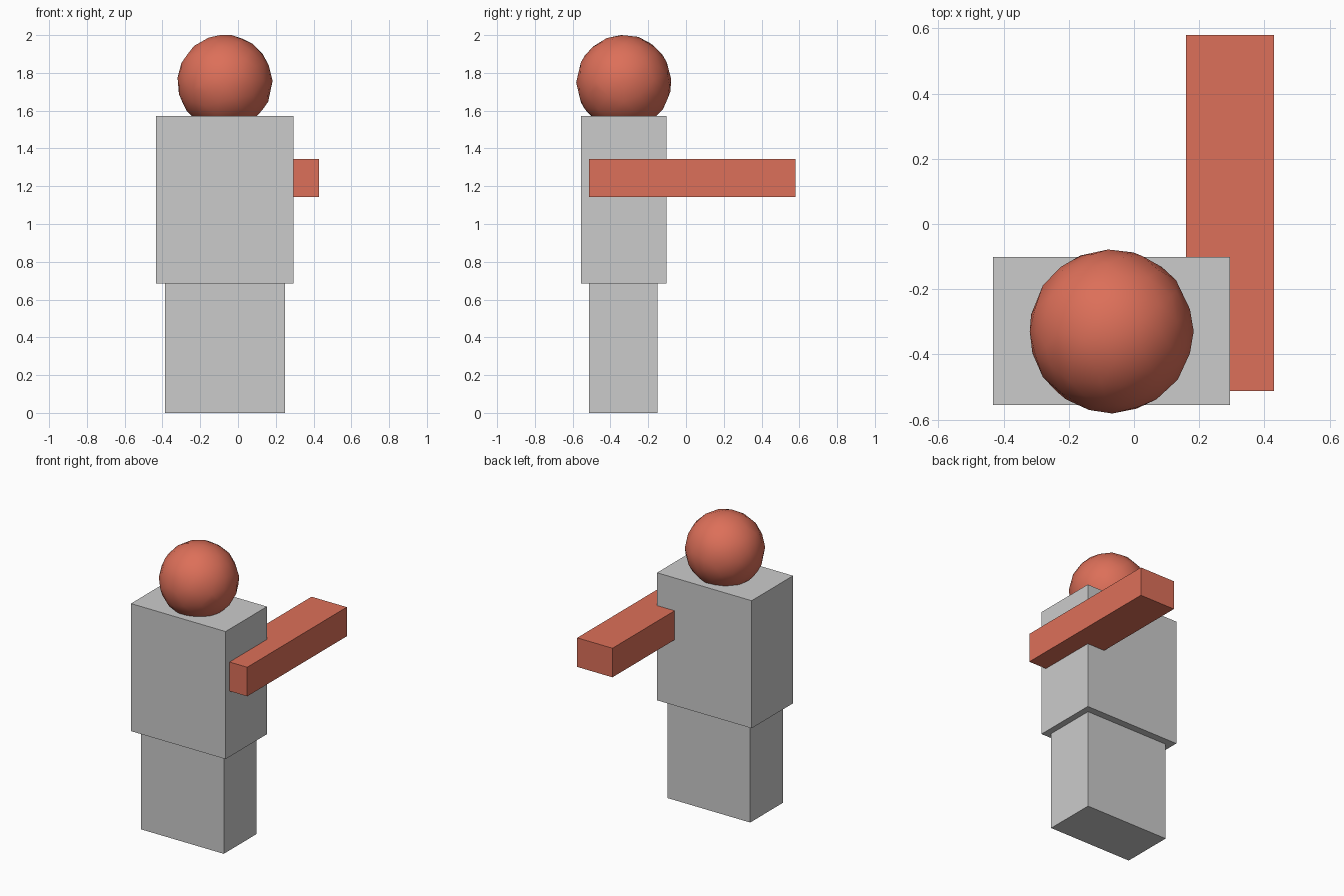
import bpy
import math

if "Cube" in bpy.data.objects:
    bpy.data.objects.remove(bpy.data.objects["Cube"])

red = bpy.data.materials.new("red")
red.diffuse_color = (0.72, 0.16, 0.10, 1)
red.use_nodes = True
red.node_tree.nodes["Principled BSDF"].inputs["Base Color"].default_value = red.diffuse_color


def box(name, x, y, z, material=None):
    """Box spanning the given (min, max) ranges."""
    spans = (x, y, z)
    bpy.ops.mesh.primitive_cube_add(size=1, location=[(a + b) / 2 for a, b in spans])
    obj = bpy.context.object
    obj.name = name
    obj.scale = [b - a for a, b in spans]
    bpy.ops.object.transform_apply(location=False, rotation=False, scale=True)
    if material:
        obj.data.materials.append(material)
    return obj


# Body blocks
box("legs", (-0.387, 0.25), (-0.513, -0.152), (0, 0.688))
box("torso", (-0.433, 0.294), (-0.556, -0.102), (0.686, 1.572))

# Outstretched arm, partly sunk into the torso
box("arm", (0.159, 0.43), (-0.513, 0.58), (1.142, 1.344), red)

# Low-poly head with irregular facets
bpy.ops.mesh.primitive_ico_sphere_add(subdivisions=4, radius=0.25, location=(-0.07, -0.329, 1.75))
head = bpy.context.object
head.name = "head"
head.data.materials.append(red)
reduce = head.modifiers.new("reduce", "DECIMATE")
reduce.ratio = 0.2
bpy.ops.object.modifier_apply(modifier="reduce")
bpy.ops.object.shade_smooth_by_angle(angle=math.radians(25))
